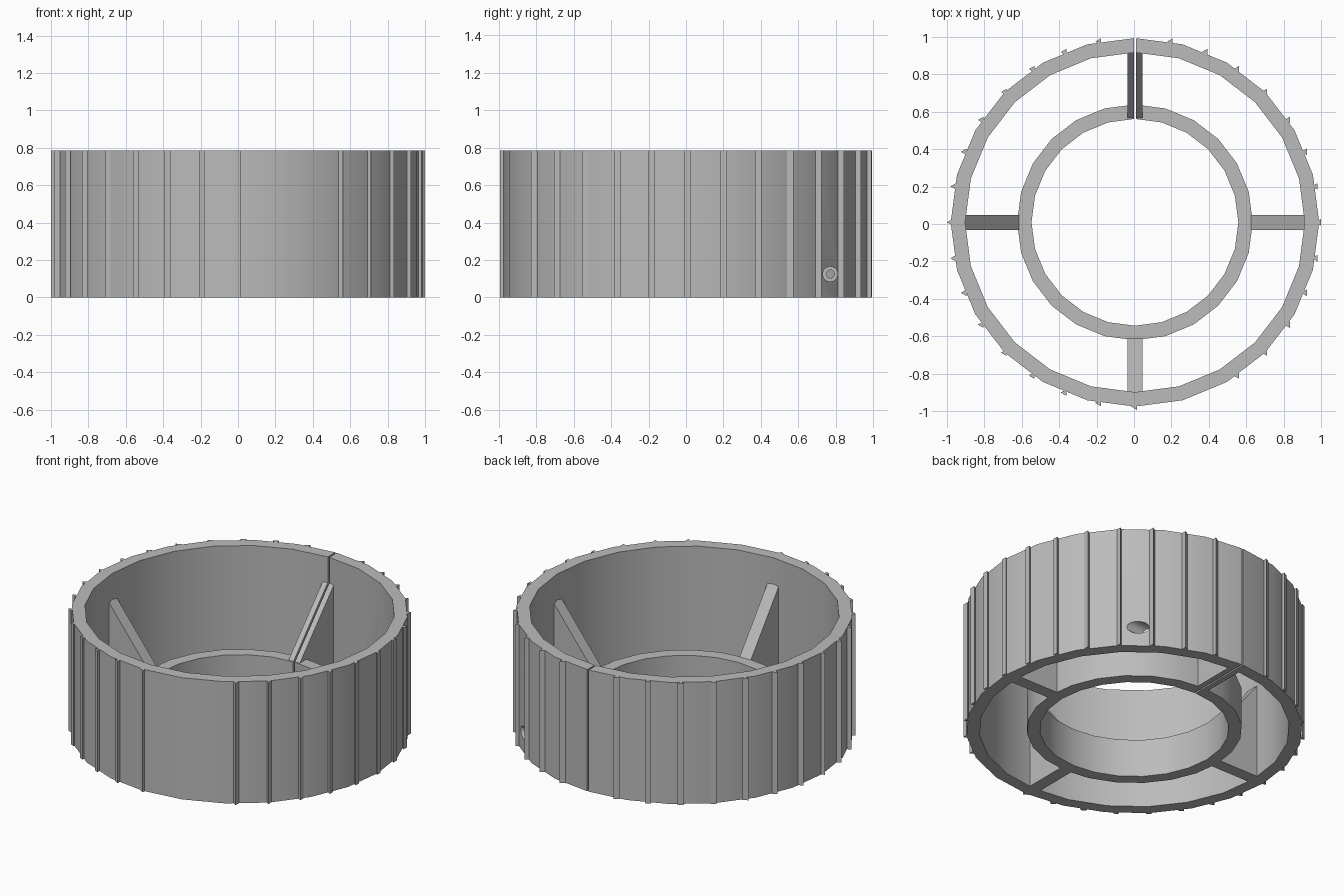
import bpy, bmesh
from math import pi, cos, sin, radians
from mathutils import Vector, Matrix

CENTER = Vector((0.005, 0.009, 0))
HEIGHT, HUB_HEIGHT = 0.785, 0.245
OUTER, SIDES = 0.985, 24

cube = bpy.data.objects.get("Cube")
if cube:
    bpy.data.objects.remove(cube, do_unlink=True)

grey = bpy.data.materials.new("grey plastic")
grey.use_nodes = True
colour = (0.5, 0.5, 0.5, 1)
grey.diffuse_color = colour
grey.node_tree.nodes["Principled BSDF"].inputs["Base Color"].default_value = colour


def make_object(name, bm):
    bmesh.ops.remove_doubles(bm, verts=bm.verts, dist=1e-5)
    bmesh.ops.recalc_face_normals(bm, faces=bm.faces)
    mesh = bpy.data.meshes.new(name)
    bm.to_mesh(mesh)
    bm.free()
    mesh.materials.append(grey)
    obj = bpy.data.objects.new(name, mesh)
    obj.location = CENTER
    bpy.context.collection.objects.link(obj)
    return obj


def add_prism(bm, points, direction):
    """Extrude a closed outline along a direction."""
    face = bm.faces.new([bm.verts.new(p) for p in points])
    new = bmesh.ops.extrude_face_region(bm, geom=[face], use_keep_orig=True)
    moved = [g for g in new["geom"] if isinstance(g, bmesh.types.BMVert)]
    bmesh.ops.translate(bm, verts=moved, vec=direction)


def make_ring(name, inner, outer, height):
    bm = bmesh.new()
    profile = [(inner, 0, 0), (outer, 0, 0), (outer, 0, height), (inner, 0, height)]
    verts = [bm.verts.new(p) for p in profile]
    edges = [bm.edges.new((verts[i], verts[(i + 1) % 4])) for i in range(4)]
    bmesh.ops.spin(bm, geom=verts + edges, cent=(0, 0, 0), axis=(0, 0, 1),
                   angle=2 * pi, steps=SIDES)
    return make_object(name, bm)


def make_spoke(name, angle, start):
    """Sloping web between hub and rim, with its foot on the ground."""
    bm = bmesh.new()
    outline = [(start, 0), (0.93, 0), (0.93, 0.645), (start, HUB_HEIGHT)]
    add_prism(bm, [(r, -0.04, z) for r, z in outline], (0, 0.08, 0))
    bm.transform(Matrix.Rotation(angle, 4, "Z"))
    return make_object(name, bm)


def make_bore(name, radius, x_start, length):
    """Round cutter running sideways along x."""
    bm = bmesh.new()
    circle = [(x_start, 0.762 + radius * cos(a), 0.125 + radius * sin(a))
              for a in (2 * pi * i / 24 for i in range(24))]
    add_prism(bm, circle, (length, 0, 0))
    return make_object(name, bm)


def cut(obj, cutter):
    mod = obj.modifiers.new("cut", "BOOLEAN")
    mod.operation = "DIFFERENCE"
    mod.solver = "EXACT"
    mod.object = cutter
    bpy.context.view_layer.objects.active = obj
    bpy.ops.object.modifier_apply(modifier=mod.name)


# Rim and hub
rim = make_ring("outer_ring", 0.908, OUTER, HEIGHT)
hub = make_ring("inner_ring", 0.553, 0.63, HUB_HEIGHT)

# Four spokes; the split one reaches the bore of the hub
left_spoke = make_spoke("left_spoke", 0, 0.62)
back_spoke = make_spoke("back_spoke", pi / 2, 0.557)
right_spoke = make_spoke("right_spoke", pi, 0.62)
front_spoke = make_spoke("front_spoke", -pi / 2, 0.62)

# Triangular grip ribs, left out at the slit and along a plain patch
bm = bmesh.new()
for i in range(32):
    if i in (8, 25, 26):
        continue
    a = radians(11.25 * i)
    hub_point = Vector((OUTER * cos(a), OUTER * sin(a), 0))
    triangle = [hub_point + Vector((0.02 * cos(t), 0.02 * sin(t), 0))
                for t in (pi / 3, pi, -pi / 3)]
    add_prism(bm, triangle, (0, 0, HEIGHT))
ribs = make_object("grip_ribs", bm)

# Clamping slit through the back, screw access hole and screw hole
bm = bmesh.new()
add_prism(bm, [(-0.005, 0.4, -0.1), (0.005, 0.4, -0.1),
               (0.005, 1.2, -0.1), (-0.005, 1.2, -0.1)], (0, 0, 1))
slit = make_object("slit_cutter", bm)
access = make_bore("access_cutter", 0.04, 0.2, 0.7)
screw = make_bore("screw_cutter", 0.022, -0.2, 0.4)

for part in (rim, hub, back_spoke):
    cut(part, slit)
cut(rim, access)
cut(back_spoke, screw)
for cutter in (slit, access, screw):
    bpy.data.objects.remove(cutter, do_unlink=True)

# Smooth the round walls, keep corners crisp
bpy.ops.object.select_all(action="DESELECT")
for part in (rim, hub):
    part.select_set(True)
bpy.context.view_layer.objects.active = rim
bpy.ops.object.shade_smooth_by_angle(angle=radians(25))
